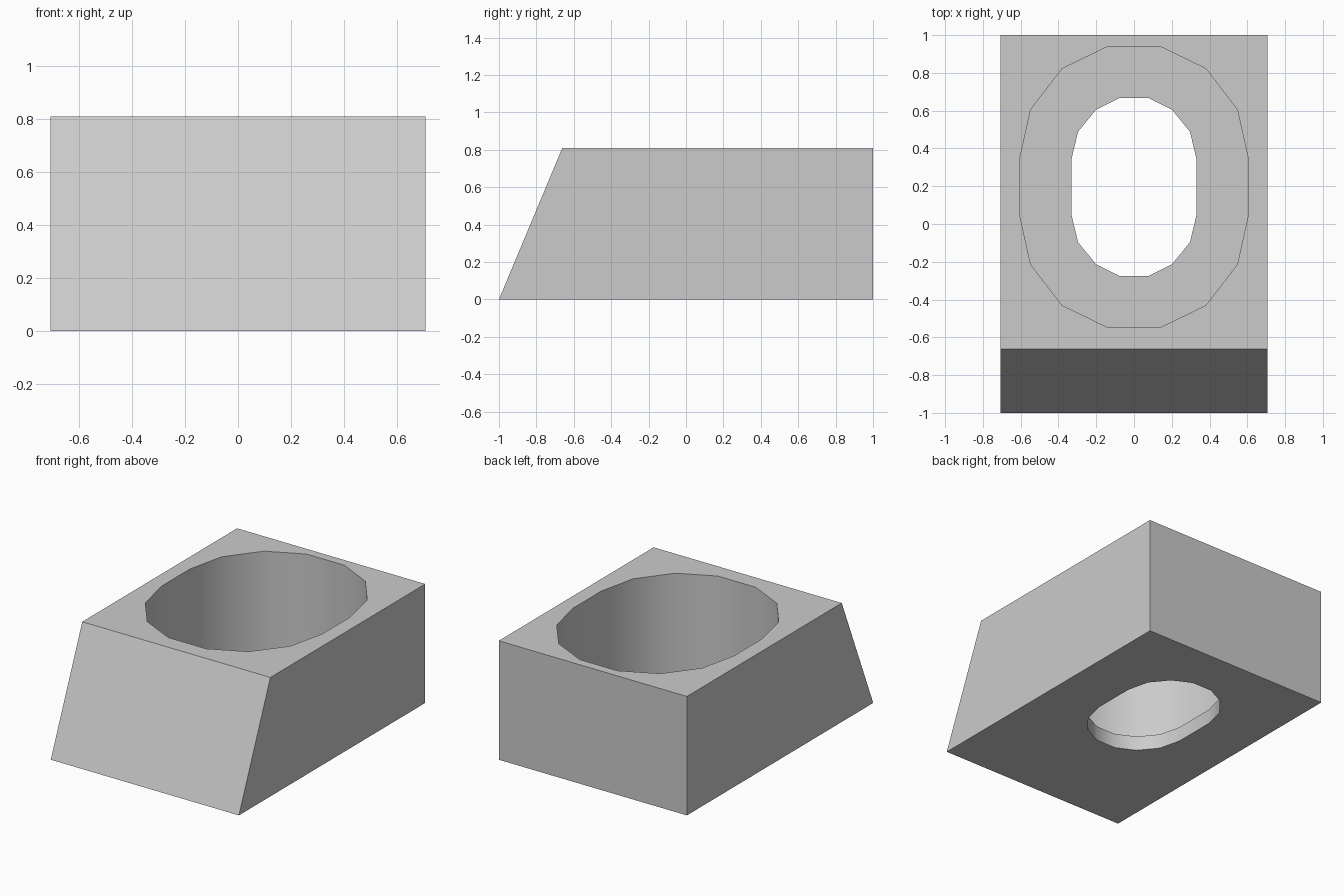
import bpy
import bmesh

cube = bpy.data.objects.get("Cube")
if cube:
    bpy.data.objects.remove(cube, do_unlink=True)

HALF_WIDTH, HEIGHT, FLOOR = 0.707, 0.808, 0.10
HOLE_Y = 0.196

# One quarter of each opening, measured from the hole centre
WIDE = [(0.605, 0.15), (0.547, 0.41), (0.381, 0.626), (0.142, 0.742)]
NARROW = [(0.332, 0.144), (0.296, 0.293), (0.201, 0.409), (0.074, 0.472)]

bm = bmesh.new()


def add_ring(points, z):
    return [bm.verts.new((x, y, z)) for x, y in points]


def opening(quarter, z):
    """Mirror a quarter outline into a full loop."""
    half = quarter + [(-x, y) for x, y in reversed(quarter)]
    loop = half + [(-x, -y) for x, y in half]
    return add_ring([(x, y + HOLE_Y) for x, y in loop], z)


def rectangle(front, z):
    w = HALF_WIDTH
    return add_ring([(-w, front), (w, front), (w, 1), (-w, 1)], z)


def edges_of(ring):
    return [bm.edges.get((a, b)) for a, b in zip(ring, ring[1:] + ring[:1])]


def wall(lower, upper, smooth):
    n = len(lower)
    for i in range(n):
        j = (i + 1) % n
        face = bm.faces.new((lower[i], lower[j], upper[j], upper[i]))
        face.smooth = smooth


# Outer block with a sloping front
base, top = rectangle(-1, 0), rectangle(-0.662, HEIGHT)
wall(base, top, False)

# Stepped hole: narrow opening through the floor, wide well above it
hole_base, hole_rim = opening(NARROW, 0), opening(NARROW, FLOOR)
well_base, well_rim = opening(WIDE, FLOOR), opening(WIDE, HEIGHT)
wall(hole_base, hole_rim, True)
wall(well_base, well_rim, True)

# Flat faces: underside, well floor and top
for outer, inner in ((base, hole_base), (well_base, hole_rim), (top, well_rim)):
    bmesh.ops.triangle_fill(bm, edges=edges_of(outer) + edges_of(inner),
                            use_beauty=True)

# Crisp rims on the smooth walls
for ring in (hole_base, hole_rim, well_base, well_rim):
    for edge in edges_of(ring):
        edge.smooth = False

bmesh.ops.recalc_face_normals(bm, faces=bm.faces[:])
mesh = bpy.data.meshes.new("stepped_block")
bm.to_mesh(mesh)
bm.free()

# Plain grey finish
grey = bpy.data.materials.new("light_grey")
grey.use_nodes = True
colour = (0.6, 0.6, 0.6, 1)
grey.diffuse_color = colour
grey.node_tree.nodes["Principled BSDF"].inputs["Base Color"].default_value = colour
mesh.materials.append(grey)

block = bpy.data.objects.new("stepped_block", mesh)
bpy.context.collection.objects.link(block)
